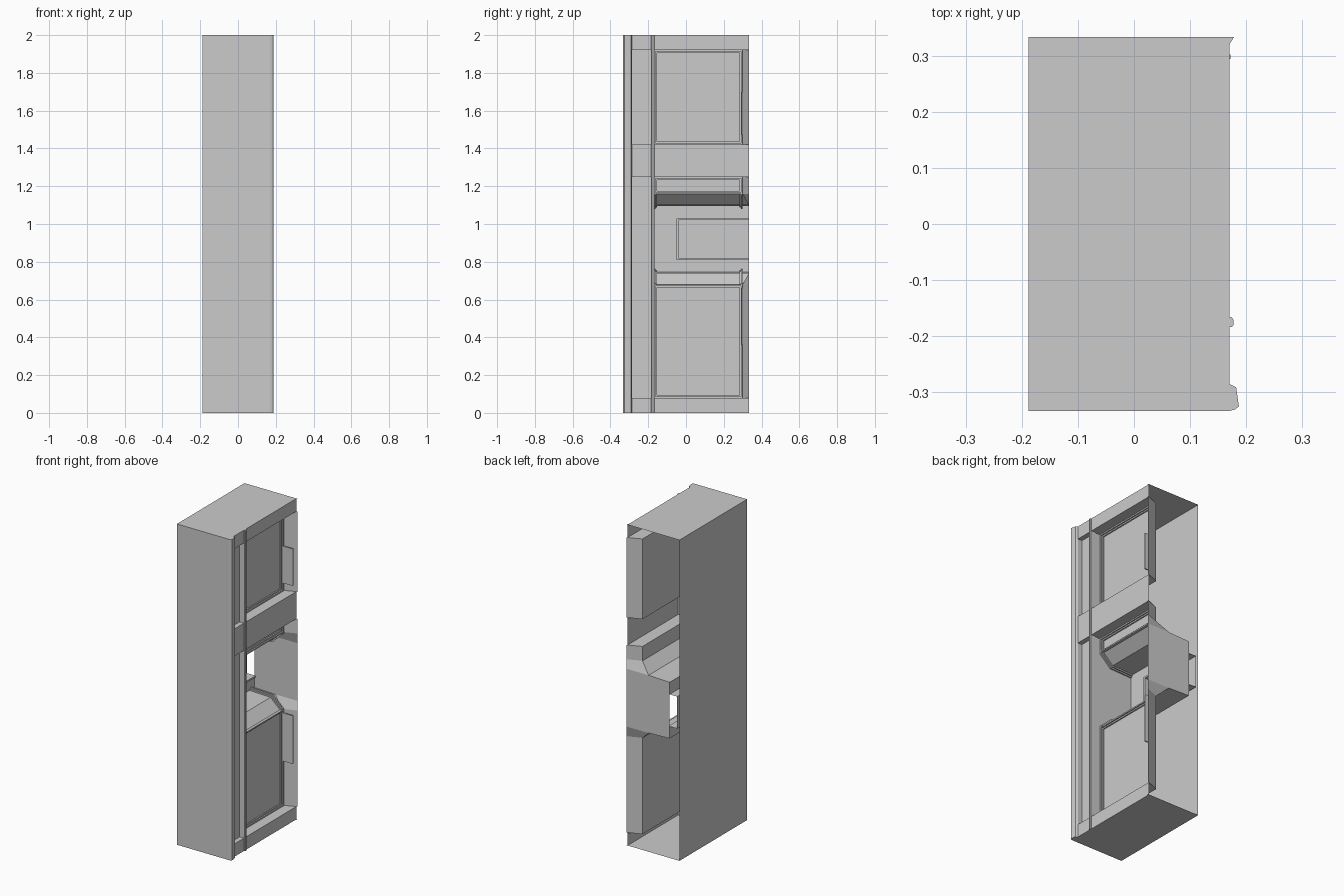
import bpy
from mathutils import Vector

if "Cube" in bpy.data.objects:
    bpy.data.objects.remove(bpy.data.objects["Cube"])

X0, XF, Y = -0.188, 0.17, 0.333      # rear plane, face plane, half length
YP = -0.17                           # start of the recessed panels


def mesh(name, verts, faces):
    me = bpy.data.meshes.new(name)
    me.from_pydata([tuple(v) for v in verts], [], faces)
    me.update()
    ob = bpy.data.objects.new(name, me)
    bpy.context.collection.objects.link(ob)
    return ob


def strip(name, a, b):
    """Sheet of quads between two point rows."""
    n = len(a)
    return mesh(name, list(a) + list(b),
                [(i, n + i, n + i + 1, i + 1) for i in range(n - 1)])


def box(name, x, y, z):
    v = [(i, j, k) for i in x for j in y for k in z]
    return mesh(name, v, [(0, 1, 3, 2), (4, 6, 7, 5), (0, 4, 5, 1),
                          (2, 3, 7, 6), (0, 2, 6, 4), (1, 5, 7, 3)])


def prism(name, a, b):
    """Closed solid between two matching polygons."""
    n = len(a)
    f = [(i, (i + 1) % n, n + (i + 1) % n, n + i) for i in range(n)]
    return mesh(name, a + b, f + [tuple(range(n))[::-1], tuple(range(n, 2 * n))])


def offset(poly, d):
    """Offset an open 2D polyline to its right-hand side."""
    out = []
    for i, p in enumerate(poly):
        ns = []
        for q, r in ((i - 1, i), (i, i + 1)):
            if q >= 0 and r < len(poly):
                t = (Vector(poly[r]) - Vector(poly[q])).normalized()
                ns.append(Vector((t.y, -t.x)))
        m = sum(ns, Vector((0, 0))).normalized()
        out.append(tuple(Vector(p) + m * d / max(0.4, m.dot(ns[0]))))
    return out


def trim(name, poly, y0, y1, h):
    ring = poly + offset(poly, h)[::-1]
    return prism(name, [(x, y0, z) for x, z in ring], [(x, y1, z) for x, z in ring])


# Plain outer casing, open at the back end
box_w = [(X0, Y), (X0, -Y), (XF, -Y)]
strip("casing_walls", [(x, y, 0) for x, y in box_w], [(x, y, 2) for x, y in box_w])
cap = [(X0, -Y), (XF, -Y), (XF, 0.32), (0.178, Y), (X0, Y)]
for nm, z in (("floor_plate", 0), ("roof_plate", 2)):
    mesh(nm, [(x, y, z) for x, y in cap], [(0, 1, 2, 3, 4)])

# Recessed face profile (x, z): beams, panels, slopes and deep niche
P, S, D, W = XF - 0.08, XF - 0.145, XF - 0.29, XF - 0.342
lower = [(P, 0.08), (P, 0.68), (S, 0.74), (D, 0.745)]
middle = [(D, 1.095), (S, 1.10), (P, 1.16), (P, 1.25)]
upper = [(P, 1.42), (P, 1.92)]
niche = [(D, 0.82), (W, 0.82), (W, 1.02), (D, 1.02)]
b0, b1, b2 = [(XF, 0), (XF, 0.08)], [(XF, 1.25), (XF, 1.42)], [(XF, 1.92), (XF, 2)]


def yend(x):
    return 0.30 if abs(x - P) < 1e-4 else Y


plain = b0 + lower + middle + b1 + upper + b2
open_p = b0 + lower + niche + middle + b1 + upper + b2
strip("recess_panel", [(x, YP, z) for x, z in plain], [(x, -0.04, z) for x, z in plain])
strip("niche_panel", [(x, -0.04, z) for x, z in open_p], [(x, yend(x), z) for x, z in open_p])
mesh("niche_end", [(x, -0.04, z) for x, z in niche], [(0, 1, 2, 3)])

# Side walls joining the recess to the face plane
for nm, part in (("lower_side", lower + middle), ("upper_side", upper)):
    strip(nm + "_back", [(x, yend(x), z) for x, z in part],
          [(0.176, Y, z) for x, z in part])
    strip(nm + "_front", [(x, YP, z) for x, z in part],
          [(XF, YP, z) for x, z in part])

# Stepped trim following the panel edges
for k, (w, h) in enumerate(((0.016, 0.008), (0.008, 0.016))):
    for nm, part in (("lower_trim", lower), ("middle_trim", middle), ("upper_trim", upper)):
        trim(f"{nm}_back_{k}", part, 0.30 - w, 0.30, h)
        trim(f"{nm}_front_{k}", part, YP, YP + w, h)
    for z, s in ((0.08, 1), (0.68, -1), (1.16, 1), (1.25, -1), (1.42, 1), (1.92, -1)):
        box(f"panel_edge_{k}", (P, P + h), (YP, 0.30), sorted((z, z + s * w)))

# Raised rim around the niche
for z in (0.81, 1.02):
    box("niche_rim", (D, D + 0.008), (-0.05, Y), (z, z + 0.01))
box("niche_rim_end", (D, D + 0.008), (-0.05, -0.04), (0.81, 1.03))

# Corner column at the front end
col = [(XF - 0.04, -Y), (XF, -Y), (0.18, -0.3305), (0.187, -0.325),
       (0.182, -0.291), (XF, -0.285), (XF - 0.04, -0.285)]
prism("corner_column", [(x, y, 0) for x, y in col], [(x, y, 2) for x, y in col])

# Recessed post strip, with the beams carried across it
R = XF - 0.03
post = b0 + [(R, 0.08), (R, 1.25)] + b1 + [(R, 1.42), (R, 1.92)] + b2
strip("post_strip", [(x, -0.285, z) for x, z in post], [(x, YP, z) for x, z in post])

# Slim rib between post and panels
rib = [(R, -0.184), (0.174, -0.184), (0.177, -0.181), (0.177, -0.170), (0.174, -0.166), (R, -0.166)]
prism("post_rib", [(x, y, 0) for x, y in rib], [(x, y, 2) for x, y in rib])

# Small ridges beside the panels
for z in ((0.36, 0.66), (1.47, 1.70)):
    box("side_ridge", (0.10, 0.172), (0.294, 0.302), z)
